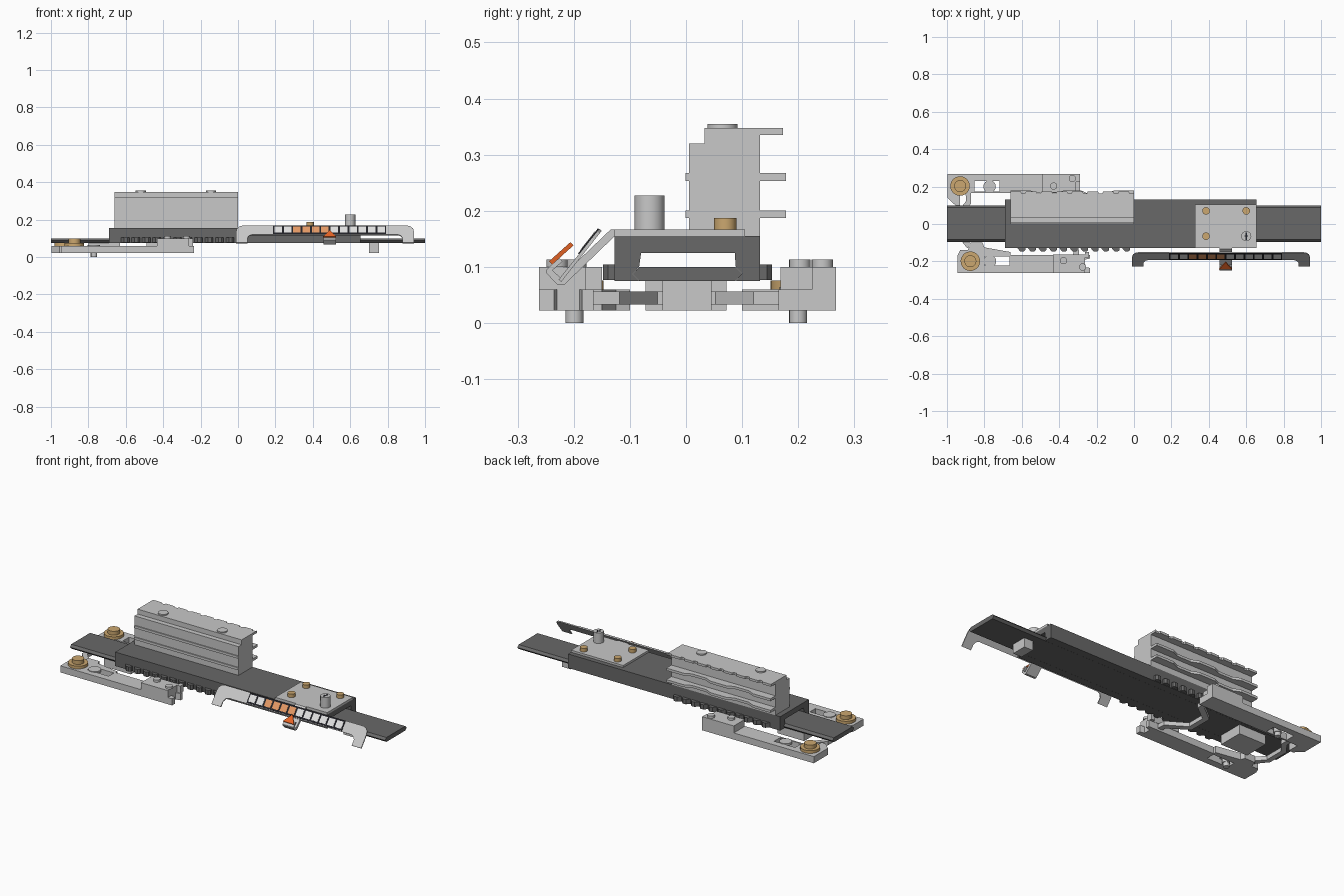
import bpy, bmesh, math
from mathutils import Vector

if "Cube" in bpy.data.objects:
    bpy.data.objects.remove(bpy.data.objects["Cube"])


def material(name, r, g, b):
    m = bpy.data.materials.new(name)
    m.diffuse_color = (r, g, b, 1)
    m.use_nodes = True
    m.node_tree.nodes["Principled BSDF"].inputs["Base Color"].default_value = m.diffuse_color
    return m


LIGHT = material("light grey", 0.58, 0.58, 0.58)
DARK = material("dark grey", 0.14, 0.14, 0.14)
GOLD = material("brass", 0.60, 0.39, 0.16)
BLACK = material("black", 0.015, 0.015, 0.02)
WHITE = material("white", 0.75, 0.75, 0.75)
PEACH = material("pale orange", 0.78, 0.32, 0.13)
ORANGE = material("orange", 0.80, 0.13, 0.02)


def finish(name, bm, mat):
    bmesh.ops.recalc_face_normals(bm, faces=bm.faces)
    me = bpy.data.meshes.new(name)
    bm.to_mesh(me)
    bm.free()
    ob = bpy.data.objects.new(name, me)
    me.materials.append(mat)
    bpy.context.collection.objects.link(ob)
    return ob


# Ways to place an outline (u, v) with depth w
def flat(u, v, w): return (u, v, w)
def along_x(u, v, w): return (w, u, v)


def prism(name, outline, lo, hi, mat, place=flat):
    bm = bmesh.new()
    a, b = ([bm.verts.new(place(u, v, w)) for u, v in outline] for w in (lo, hi))
    bm.faces.new(a)
    bm.faces.new(b)
    for i in range(len(a)):
        j = (i + 1) % len(a)
        bm.faces.new((a[i], a[j], b[j], b[i]))
    return finish(name, bm, mat)


def rect(x0, x1, y0, y1):
    return [(x0, y0), (x1, y0), (x1, y1), (x0, y1)]


def box(name, x, y, z, mat):
    return prism(name, rect(*x, *y), *z, mat)


def cyl(name, x, y, r, z0, z1, mat, n=24):
    pts = [(x + r * math.cos(i * math.tau / n), y + r * math.sin(i * math.tau / n)) for i in range(n)]
    ob = prism(name, pts, z0, z1, mat)
    for p in ob.data.polygons:
        p.use_smooth = abs(p.normal.z) < 0.5
    for e in ob.data.edges:
        za, zb = (ob.data.vertices[k].co.z for k in e.vertices)
        e.use_edge_sharp = abs(za - zb) < 1e-6
    return ob


def ribbon(name, path, width, z0, z1, mat):
    # Flat bar following a path in plan
    P = [Vector(p) for p in path]
    left, right = [], []
    for i, p in enumerate(P):
        d = (P[min(i + 1, len(P) - 1)] - P[max(i - 1, 0)]).normalized()
        n = Vector((-d.y, d.x)) * width / 2
        left.append(tuple(p + n))
        right.append(tuple(p - n))
    return prism(name, left + right[::-1], z0, z1, mat)


# Sliding rail with pointed edges
prism("rail", [(-0.095, .0875), (-.083, .1), (.088, .1), (.1, .0875), (.088, .075), (-.083, .075)],
      -1, 1, DARK, along_x)

# Channel housing over the rail
prism("housing", [(-.127, .075), (-.127, .155), (.132, .155), (.132, .075), (.0885, .075), (.1005, .0875),
                  (.0885, .1005), (.087, .125), (-.08, .125), (-.0835, .1005), (-.0955, .0875), (-.0835, .075)],
      -.69, .655, DARK, along_x)

# Rows of teeth along both sides
for i in range(11):
    x = -.625 + i * .056
    for side, y in ((-1, -.127), (1, .132)):
        pts = [(x, y), (x + .044, y), (x + .044, y + side * .012), (x + .034, y + side * .021),
               (x + .016, y + side * .019)]
        prism("tooth", pts, .077, .104, DARK)

# Heat sink body with front ribs
prism("heat_sink", [(.005, .155), (.132, .155), (.132, .348), (.033, .348), (.033, .32), (.005, .32)],
      -.66, 0, LIGHT, along_x)
for z in (.187, .253):
    box("front_rib", (-.66, 0), (-.001, .005), (z, z + .014), LIGHT)

# Rear fins: scalloped on top, stepped below
edge = []
for i in range(8):
    x = -.66 + i * .0825
    edge += [(x, .173), (x + .055, .173), (x + .06, .163), (x + .0775, .163)]
prism("top_fin", [(-.66, .132)] + edge + [(0, .173), (0, .132)], .335, .348, LIGHT)
for z in (.187, .253):
    prism("rear_fin", [(-.66, .132), (-.66, .178), (-.55, .178), (-.51, .16), (-.42, .16), (-.38, .178),
                       (-.28, .178), (-.24, .16), (-.15, .16), (-.11, .178), (0, .178), (0, .132)],
          z, z + .014, LIGHT)
for x in (-.52, -.145):
    cyl("sink_bolt", x, .065, .027, .348, .355, LIGHT)

# Mounting plate with bolts and slotted knob
box("mount_plate", (.325, .655), (-.127, .105), (.155, .167), LIGHT)
for x, y in ((.385, .07), (.6, .07), (.385, -.065)):
    cyl("plate_bolt", x, y, .02, .167, .187, GOLD)
cyl("knob", .6, -.065, .027, .167, .227, LIGHT)
box("knob_slot", (.597, .603), (-.085, -.045), (.227, .2275), BLACK)
box("knob_slot_cross", (.59, .61), (-.068, -.062), (.227, .2277), BLACK)

# Bent pointer bracket hooking around the gauge
prism("pointer_bracket", [(-.127, .167), (-.134, .167), (-.248, .095), (-.248, .089), (-.231, .069),
                          (-.217, .069), (-.127, .155)][:2] +
      [(-.224, .081), (-.238, .094), (-.22, .11), (-.226, .116), (-.249, .095), (-.249, .089), (-.229, .068),
       (-.217, .068), (-.127, .155)], .457, .525, LIGHT, along_x)


# Tilted gauge: outline drawn in its own sloping plane
def sloped(u, v, w):
    return (u, -.232 + .622 * v - .783 * w, .071 + .783 * v + .622 * w)


def pointer_plane(u, v, w):
    return (u, -.249 + .746 * v - .666 * w, .095 + .666 * v + .746 * w)


half = [(0, .124), (.44, .124), (.458, .118), (.471, .104), (.475, .085), (.475, .008),
        (.415, .008), (.415, .04), (.405, .056), (.39, .0625), (0, .0625)]
outline = [(.465 + u, v) for u, v in half] + [(.465 - u, v) for u, v in half[-2:0:-1]]
prism("gauge", outline, -.006, 0, LIGHT, sloped)
prism("gauge_frame", rect(.188, .792, .066, .1235), 0, .002, BLACK, sloped)
for i in range(12):
    x = .19 + i * .05
    prism("gauge_cell", rect(x + .005, x + .045, .075, .115), .002, .003,
          PEACH if 2 <= i < 6 else WHITE, sloped)
prism("pointer_tip", [(.455, .014), (.525, .014), (.49, .065)], 0, .008, ORANGE, pointer_plane)

# Blocks under the rail
box("rail_stop", (.70, .755), (-.042, .045), (.022, .075), LIGHT)
box("under_block", (-.80, -.63), (-.072, .072), (.022, .075), LIGHT)

# Clamp arms, front and back
arms = {
    "front": dict(
        outline=[(-.944, -.262), (-.235, -.262), (-.235, -.235), (-.262, -.23), (-.262, -.19), (-.235, -.185),
                 (-.235, -.165), (-.66, -.165), (-.66, -.15), (-.8, -.125), (-.81, -.1), (-.875, -.1),
                 (-.888, -.14), (-.93, -.14), (-.944, -.17)],
        slot=rect(-.8, -.665, -.222, -.174), pin=(-.77, -.199), nut=(-.875, -.199),
        pad=((-.432, -.262), (-.262, -.163)), bolts=((-.377, -.196), (-.275, -.23))),
    "back": dict(
        outline=[(-.998, .267), (-.29, .267), (-.29, .165), (-.66, .165), (-.93, .165), (-.93, .1),
                 (-.955, .1), (-.998, .14)],
        slot=rect(-.853, -.72, .174, .23), pin=(-.772, .2), nut=(-.93, .203),
        pad=((-.49, -.31), (.168, .267)), bolts=((-.43, .203), (-.33, .243))),
}
for side, a in arms.items():
    arm = prism(side + "_arm", a["outline"], .022, .06, LIGHT)
    cutter = prism(side + "_slot_cutter", a["slot"], 0, .1, LIGHT)
    cutter.hide_render = True
    cutter.hide_set(True)
    mod = arm.modifiers.new("slot", "BOOLEAN")
    mod.operation, mod.object, mod.solver = "DIFFERENCE", cutter, "EXACT"
    px, py = a["pin"]
    cyl(side + "_pin_head", px, py, .033, .05, .064, LIGHT)
    cyl(side + "_pin_shaft", px, py, .02, .022, .05, LIGHT)
    cyl(side + "_pin_tip", px, py, .016, 0, .022, LIGHT)
    nx, ny = a["nut"]
    cyl(side + "_washer", nx, ny, .052, .06, .076, GOLD)
    cyl(side + "_nut", nx, ny, .032, .076, .098, GOLD)
    for x, y in a["bolts"]:
        cyl(side + "_pad_bolt", x, y, .019, .1, .113, LIGHT)
box("front_pad", (-.432, -.262), (-.262, -.163), (.06, .1), LIGHT)
box("front_pad_lug", (-.262, -.24), (-.18, -.15), (.06, .1), LIGHT)
box("back_pad", (-.49, -.31), (.168, .267), (.06, .1), LIGHT)
box("back_pad_lug", (-.31, -.29), (.225, .267), (.06, .1), LIGHT)

# Linking bars beneath the rail, joining the two arms
ribbon("near_link", [(-.33, .19), (-.33, .13), (-.42, .06), (-.42, -.06), (-.31, -.13), (-.31, -.19)],
       .035, .033, .056, LIGHT)
ribbon("end_link", [(-.885, .18), (-.885, .115), (-.93, .06), (-.93, -.06), (-.88, -.12)],
       .03, .033, .056, LIGHT)
